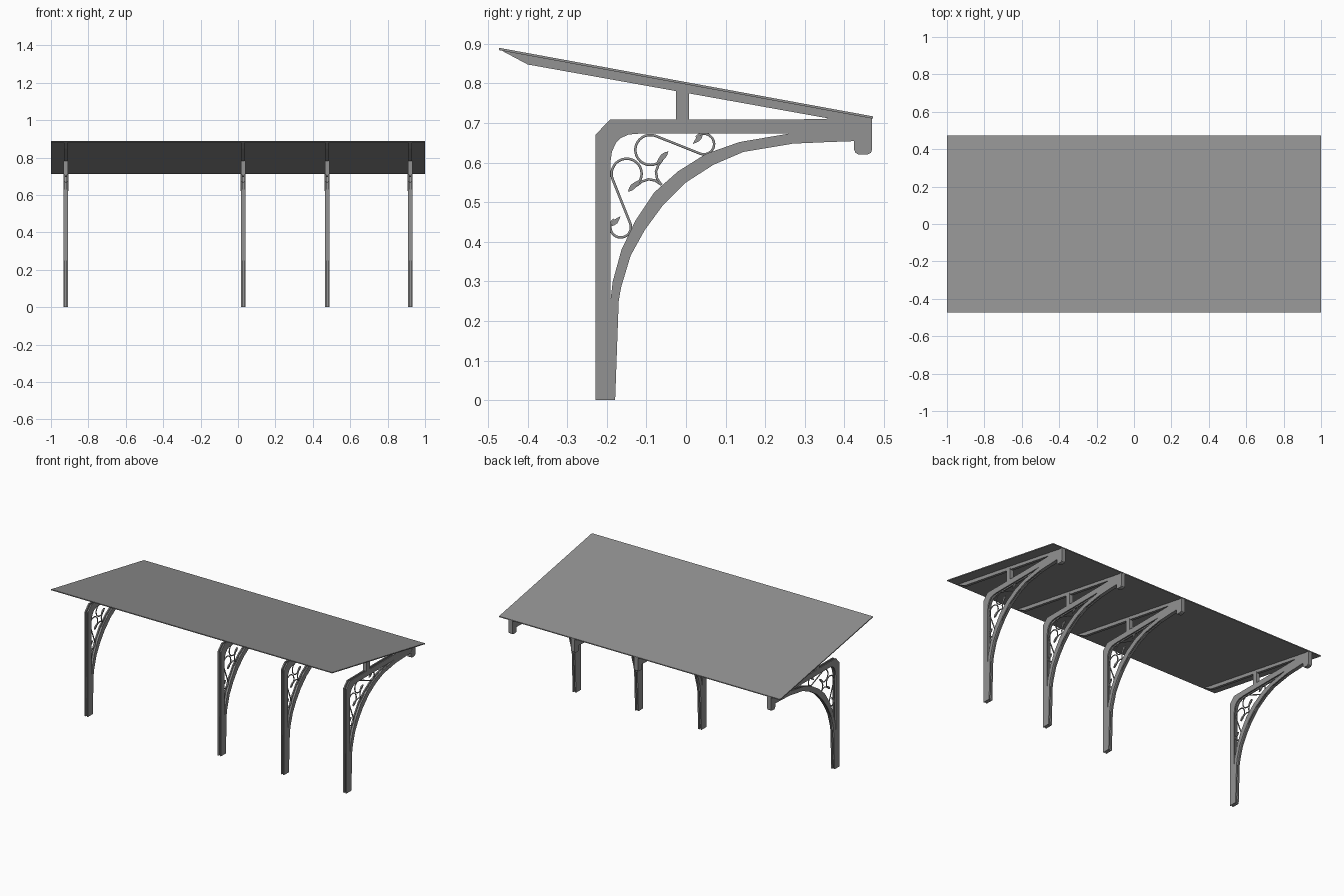
import bpy, bmesh
from math import sin, cos, radians
from mathutils import Vector

cube = bpy.data.objects.get("Cube")
if cube:
    bpy.data.objects.remove(cube, do_unlink=True)

grey = bpy.data.materials.new("painted_iron_grey")
grey.use_nodes = True
colour = (0.29, 0.29, 0.29, 1)
grey.diffuse_color = colour
grey.node_tree.nodes["Principled BSDF"].inputs["Base Color"].default_value = colour

BRACKETS = [-0.92, 0.027, 0.476, 0.92]
HALF = 0.012      # half thickness of a bracket
MIRROR = 0.482    # diagonal mirror of the corner ornament


def flip(p):
    return (MIRROR - p[1], MIRROR - p[0])


def strip(bm, side_a, side_b, x0, x1):
    """Solid band between two edge lines in the y-z plane, from x0 to x1."""
    rows = [[bm.verts.new((x, *p)) for x, p in ((x0, a), (x1, a), (x1, b), (x0, b))]
            for a, b in zip(side_a, side_b)]
    for r, s in zip(rows, rows[1:]):
        for i in range(4):
            j = (i + 1) % 4
            bm.faces.new((r[i], r[j], s[j], s[i]))
    bm.faces.new(rows[0])
    bm.faces.new(rows[-1][::-1])


def grooved(bm, side_a, side_b):
    """Two outer plates with a narrower web between them."""
    strip(bm, side_a, side_b, -HALF, -HALF / 3)
    strip(bm, side_a, side_b, HALF / 3, HALF)
    pairs = [(Vector(a), Vector(b)) for a, b in zip(side_a, side_b)]
    strip(bm, [a.lerp(b, 0.2) for a, b in pairs], [b.lerp(a, 0.2) for a, b in pairs],
          -HALF / 3, HALF / 3)


def finish(bm, name):
    bmesh.ops.recalc_face_normals(bm, faces=bm.faces)
    me = bpy.data.meshes.new(name)
    bm.to_mesh(me)
    bm.free()
    me.materials.append(grey)
    return me


def place(data, name, xs=BRACKETS):
    for i, x in enumerate(xs):
        ob = bpy.data.objects.new(f"{name}_{i + 1}" if len(xs) > 1 else name, data)
        ob.location.x = x
        bpy.context.collection.objects.link(ob)


def arc(cy, cz, r, a0, a1, n=20):
    angles = [radians(a0 + (a1 - a0) * i / n) for i in range(n + 1)]
    return [(cy + r * cos(a), cz + r * sin(a)) for a in angles]


# Roof sheet
top = [(-0.472, 0.89), (0.472, 0.717)]
bm = bmesh.new()
strip(bm, top, [(y, z - 0.006) for y, z in top], -1, 1)
place(finish(bm, "roof_sheet"), "roof_sheet", [0])

# Tapered foot and post, turning the chamfered corner into the beam
bm = bmesh.new()
grooved(bm, [(-0.228, 0), (-0.228, 0.25)], [(-0.179, 0), (-0.17, 0.25)])
outer = [(-0.228, 0.25), (-0.228, 0.6), (-0.228, 0.64), (-0.228, 0.671), (-0.192, 0.709),
         (-0.15, 0.709), (-0.11, 0.709), (0.27, 0.709)]
inner = [(-0.191, 0.25), (-0.191, 0.6), (-0.187, 0.628), (-0.177, 0.65), (-0.165, 0.662),
         (-0.145, 0.671), (-0.11, 0.674), (0.27, 0.674)]
grooved(bm, outer, inner)
place(finish(bm, "post_and_beam"), "post_and_beam")

# Arched brace
upper = [(-0.191, 0.25), (-0.185, 0.3), (-0.163, 0.38), (-0.127, 0.455), (-0.08, 0.525),
         (-0.02, 0.578), (0.05, 0.622), (0.135, 0.652), (0.27, 0.675)]
lower = [(-0.17, 0.25), (-0.164, 0.285), (-0.14, 0.365), (-0.104, 0.43), (-0.06, 0.49),
         (0, 0.55), (0.07, 0.595), (0.145, 0.627), (0.27, 0.648)]
bm = bmesh.new()
grooved(bm, upper, lower)
place(finish(bm, "arched_brace"), "arched_brace")

# Solid beam end with a rounded drop block
bm = bmesh.new()
strip(bm, [(0.27, 0.709), (0.36, 0.711), (0.47, 0.714)],
      [(0.27, 0.648), (0.36, 0.652), (0.47, 0.656)], -HALF, HALF)
strip(bm, [(0.47, 0.716), (0.47, 0.632), (0.467, 0.625), (0.46, 0.621)],
      [(0.425, 0.66), (0.425, 0.632), (0.428, 0.625), (0.435, 0.621)], -HALF - 0.001, HALF + 0.001)
place(finish(bm, "beam_end"), "beam_end")

# Sloping rafter with a pointed tip, and the strut holding it
bm = bmesh.new()
strip(bm, [(-0.462, 0.883), (-0.4, 0.872), (0.47, 0.712)],
      [(-0.462, 0.881), (-0.4, 0.848), (0.47, 0.692)], -0.009, 0.009)
place(finish(bm, "rafter"), "rafter")
bm = bmesh.new()
strip(bm, [(-0.025, 0.705), (-0.025, 0.785)], [(0.008, 0.705), (0.008, 0.782)], -HALF, HALF)
place(finish(bm, "strut"), "strut")

# Scroll ornament: curl, straight run and loop, plus the star arc, mirrored on the diagonal
scroll = arc(-0.165, 0.437, 0.026, 130, 380) + arc(-0.15, 0.572, 0.038, 200, -65)
star = [(-0.06, 0.607), (-0.07, 0.594), (-0.076, 0.577), (-0.073, 0.56), (-0.062, 0.543)]
curve = bpy.data.curves.new("scrollwork", "CURVE")
curve.dimensions = "3D"
curve.bevel_depth = 0.0036
curve.bevel_resolution = 1
curve.use_fill_caps = True
for path in (scroll, star):
    for pts in (path, [flip(p) for p in path]):
        spline = curve.splines.new("POLY")
        spline.points.add(len(pts) - 1)
        for point, (y, z) in zip(spline.points, pts):
            point.co = (0, y, z, 1)
curve.materials.append(grey)
place(curve, "scrollwork")

# Leaves at the scroll ends
bm = bmesh.new()
for start, end, width in (((-0.146, 0.527), (-0.118, 0.556), 0.007),
                          ((-0.188, 0.44), (-0.166, 0.464), 0.006)):
    a, b = Vector(start), Vector(end)
    side = (b - a).normalized().orthogonal() * width
    steps = [(0, 0.08), (0.2, 0.7), (0.45, 1), (0.75, 0.6), (1, 0.08)]
    left = [a.lerp(b, t) + side * w for t, w in steps]
    right = [a.lerp(b, t) - side * w for t, w in steps]
    strip(bm, left, right, -0.004, 0.004)
    strip(bm, [flip(p) for p in left], [flip(p) for p in right], -0.004, 0.004)
place(finish(bm, "leaves"), "leaves")
